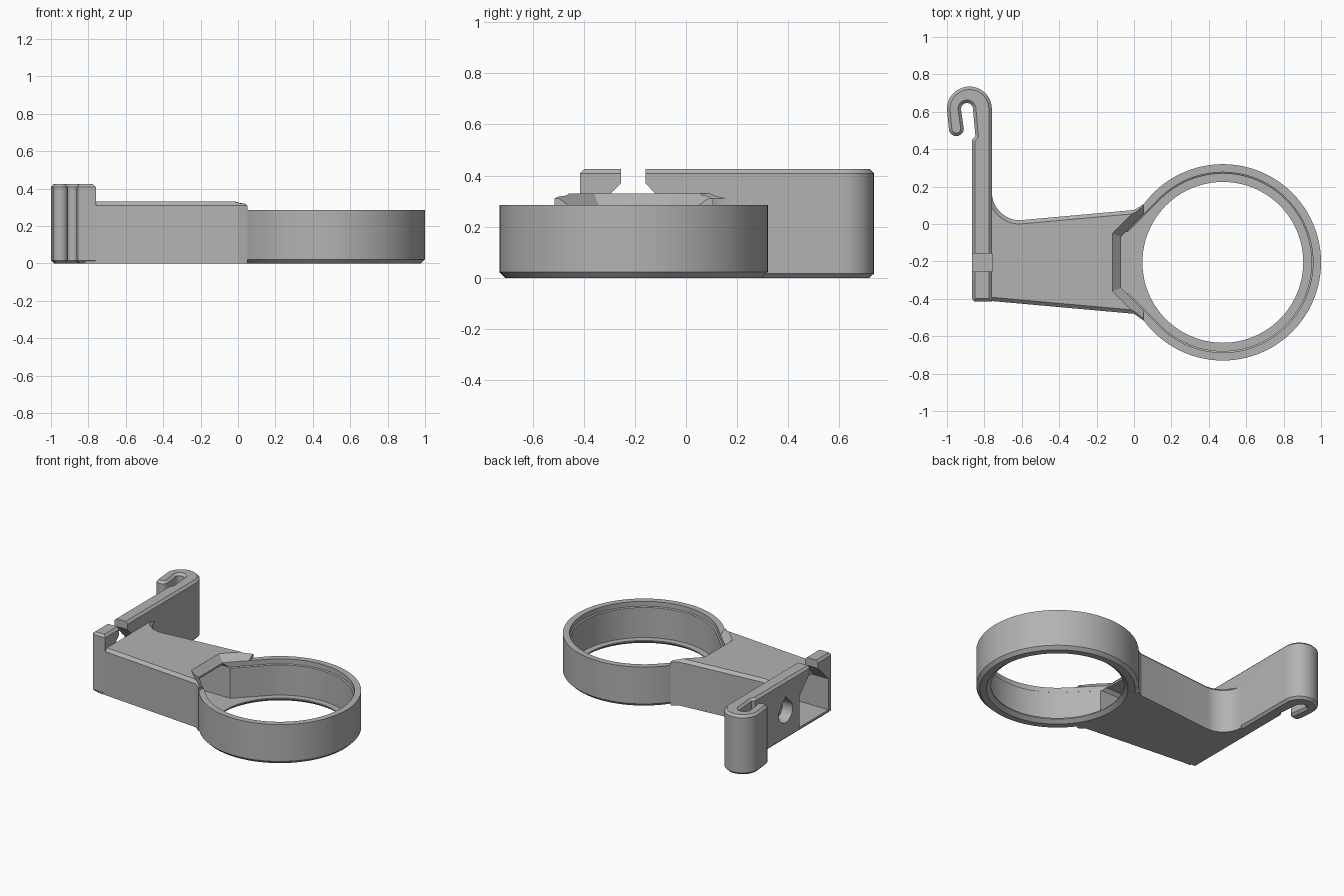
import bpy, bmesh
from math import sin, cos, radians, sqrt

if "Cube" in bpy.data.objects:
    bpy.data.objects.remove(bpy.data.objects["Cube"])

RING_X, RING_Y = 0.475, -0.205
SLOT_Y = -0.207

grey = bpy.data.materials.new("plain grey")
grey.use_nodes = True
grey.diffuse_color = (0.45, 0.45, 0.45, 1)
grey.node_tree.nodes["Principled BSDF"].inputs["Base Color"].default_value = (0.45, 0.45, 0.45, 1)


def arc(cx, cy, r, start, end, n):
    angles = [radians(start + (end - start) * i / n) for i in range(n + 1)]
    return [(cx + r * cos(a), cy + r * sin(a)) for a in angles]


def loft(name, sections, bevel=0, bevel_bottom=False):
    """Skin a stack of matching 3D loops; optionally chamfer the cap rims."""
    bm = bmesh.new()
    loops = [[bm.verts.new(p) for p in s] for s in sections]
    n = len(loops[0])
    for a, b in zip(loops, loops[1:]):
        for i in range(n):
            j = (i + 1) % n
            bm.faces.new((a[i], a[j], b[j], b[i]))
    bottom = bm.faces.new(loops[0][::-1])
    top = bm.faces.new(loops[-1])
    bmesh.ops.recalc_face_normals(bm, faces=bm.faces)
    if bevel:
        rims = list(top.edges) + (list(bottom.edges) if bevel_bottom else [])
        bmesh.ops.bevel(bm, geom=rims, offset=bevel, segments=1, affect='EDGES')
    mesh = bpy.data.meshes.new(name)
    bm.to_mesh(mesh)
    bm.free()
    mesh.materials.append(grey)
    obj = bpy.data.objects.new(name, mesh)
    bpy.context.collection.objects.link(obj)
    return obj


def upright(name, outline, z0, z1, **kw):
    return loft(name, [[(x, y, z) for x, y in outline] for z in (z0, z1)], **kw)


def sideways(name, outline, x0, x1):
    return loft(name, [[(x, y, z) for y, z in outline] for x in (x0, x1)])


def round_stack(name, levels):
    return loft(name, [[(x, y, z) for x, y in arc(RING_X, RING_Y, r, 0, 356.25, 95)]
                       for z, r in levels])


def combine(target, tool, operation):
    mod = target.modifiers.new(operation.lower(), 'BOOLEAN')
    mod.operation, mod.solver, mod.object = operation, 'EXACT', tool
    bpy.context.view_layer.objects.active = target
    bpy.ops.object.modifier_apply(modifier=mod.name)
    bpy.data.objects.remove(tool)


def pocket_outline(grow):
    """Circle with 45 degree tangents running to a blunt tip toward the arm."""
    r, tip = 0.482 + grow, 0.545 + grow
    half = r * sqrt(2) - tip
    return ([(RING_X - tip, RING_Y - half)]
            + arc(RING_X, RING_Y, r, -135, 135, 72)
            + [(RING_X - tip, RING_Y + half)])


# Holder ring with a chamfered bottom edge
bracket = round_stack("bracket_body", [(0, 0.503), (0.022, 0.525), (0.285, 0.525)])

# Tapered arm with a fillet against the plate
arm_outline = ([(-0.82, -0.41), (-0.76, -0.412), (0, -0.48), (0.05, -0.515),
                (0.05, 0.105), (0, 0.075)]
               + arc(-0.61, 0.17, 0.15, 270, 180, 12) + [(-0.82, 0.17)])
combine(bracket, upright("arm", arm_outline, 0, 0.33, bevel=0.02), 'UNION')

# Mounting plate ending in a curled hook
plate_outline = ([(-0.865, -0.4), (-0.855, -0.415), (-0.76, -0.415)]
                 + arc(-0.88, 0.615, 0.12, 0, 180, 24)
                 + arc(-0.95, 0.51, 0.04, 180, 360, 10)
                 + arc(-0.893, 0.615, 0.032, 180, 0, 12)
                 + [(-0.848, 0.47), (-0.865, 0.45)])
combine(bracket, upright("plate", plate_outline, 0, 0.425, bevel=0.016, bevel_bottom=True), 'UNION')

# Ring pocket: stepped wall, then a chamfer through the arm's top
levels = [(0.03, -0.008), (0.245, -0.008), (0.25, 0), (0.285, 0), (0.345, 0.06)]
pocket = loft("pocket_cutter", [[(x, y, z) for x, y in pocket_outline(g)] for z, g in levels])
combine(bracket, pocket, 'DIFFERENCE')

# Bottom opening, leaving a narrow ledge
combine(bracket, round_stack("opening_cutter", [(-0.01, 0.471), (0.022, 0.43), (0.06, 0.43)]),
        'DIFFERENCE')

# Tunnel through the arm
tunnel = [(SLOT_Y - 0.165, 0.03), (SLOT_Y + 0.165, 0.03), (SLOT_Y + 0.165, 0.25),
          (SLOT_Y + 0.145, 0.272), (SLOT_Y - 0.145, 0.272), (SLOT_Y - 0.165, 0.25)]
combine(bracket, sideways("tunnel_cutter", tunnel, -0.9, 0.0), 'DIFFERENCE')

# Peaked opening and narrow notch through the plate
right_half = [(0.165, 0.03), (0.165, 0.25), (0.048, 0.37), (0.048, 0.46)]
notch = ([(SLOT_Y + y, z) for y, z in right_half]
         + [(SLOT_Y - y, z) for y, z in reversed(right_half)])
combine(bracket, sideways("notch_cutter", notch, -0.91, -0.759), 'DIFFERENCE')

# Blind teardrop hole in the plate
hole = arc(0.11, 0.2, 0.077, 135, 405, 24) + [(0.11, 0.309)]
combine(bracket, sideways("hole_cutter", hole, -0.9, -0.785), 'DIFFERENCE')

# Smooth curves, crisp edges
bpy.ops.object.select_all(action='DESELECT')
bracket.select_set(True)
bpy.context.view_layer.objects.active = bracket
bpy.ops.object.shade_smooth_by_angle(angle=radians(25))
